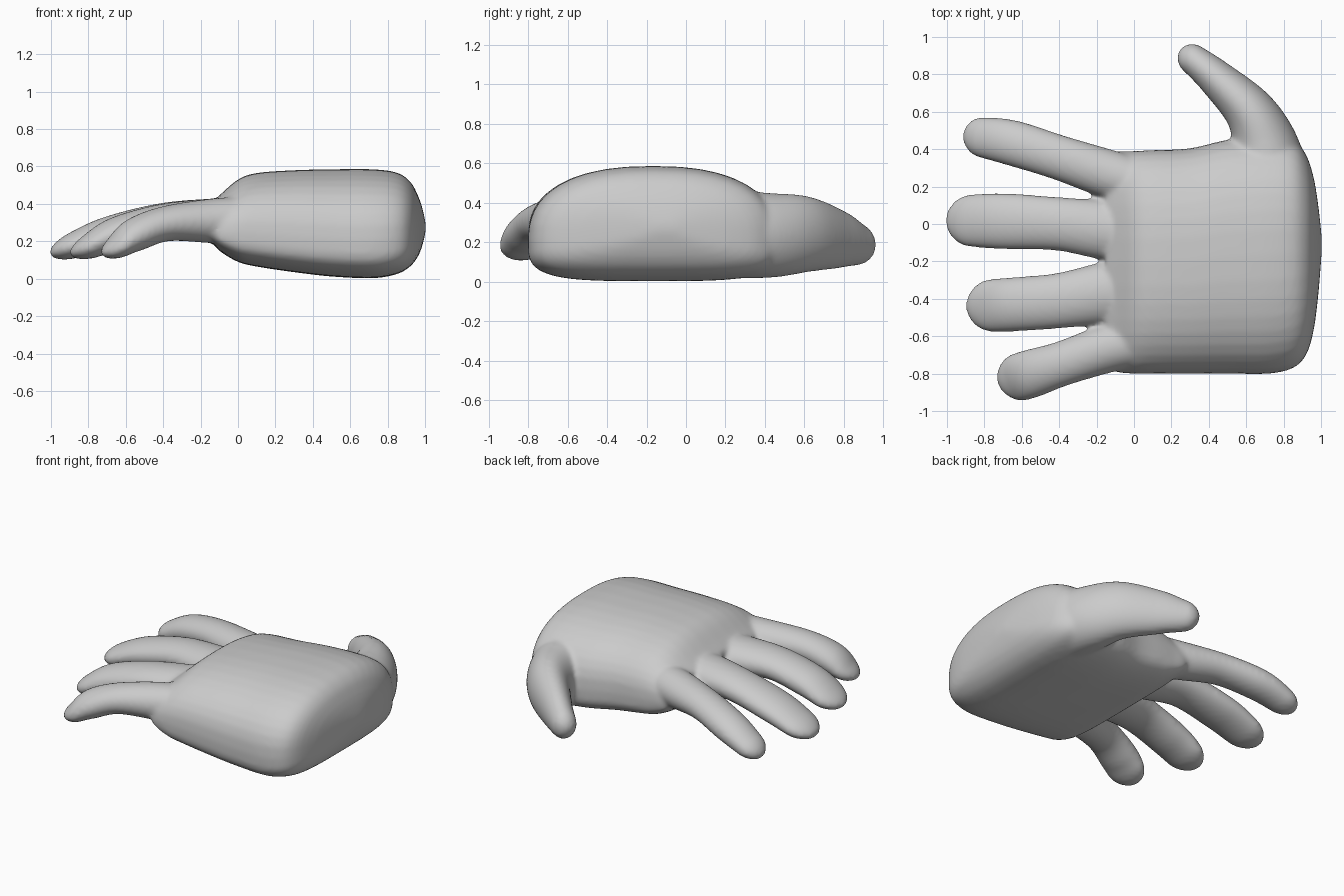
import bpy, bmesh, math
from mathutils import Vector

if "Cube" in bpy.data.objects:
    bpy.data.objects.remove(bpy.data.objects["Cube"])

SEG = 40
bm = bmesh.new()


def spline(pts, t):
    """Catmull-Rom through tuples, t in 0..1."""
    n = len(pts) - 1
    i = min(int(t * n), n - 1)
    u = t * n - i
    a, b, c, d = (pts[min(max(i + k, 0), n)] for k in (-1, 0, 1, 2))
    return [0.5 * (2 * q + (r - p) * u + (2 * p - 5 * q + 4 * r - s) * u * u
                   + (3 * q - p - 3 * r + s) * u ** 3)
            for p, q, r, s in zip(a, b, c, d)]


def skin(rings):
    """Closed tube through rings of points."""
    vs = [[bm.verts.new(p) for p in ring] for ring in rings]
    for a, b in zip(vs, vs[1:]):
        for j in range(SEG):
            k = (j + 1) % SEG
            bm.faces.new((a[j], a[k], b[k], b[j]))
    bm.faces.new(vs[0][::-1])
    bm.faces.new(vs[-1])


def power(v, n):
    return math.copysign(abs(v) ** (2 / n), v)


def palm(stations, steps=70):
    """Sections across x: domed top, flatter underside."""
    rings = []
    for i in range(steps + 1):
        x, y0, y1, z0, z1 = spline(stations, i / steps)
        cy, hw = (y0 + y1) / 2, (y1 - y0) / 2
        cz = z0 + 0.35 * (z1 - z0)
        ring = []
        for j in range(SEG):
            a = 2 * math.pi * j / SEG
            c, s = math.cos(a), math.sin(a)
            n, h = (2.4, z1 - cz) if s > 0 else (3.8, cz - z0)
            ring.append((x, cy + hw * power(c, n), cz + h * power(s, n)))
        rings.append(ring)
    skin(rings)


def digit(stations, steps=60):
    """Elliptical tube (x, y, z, half width, half height) with a round tip."""
    ts = [1 - (1 - i / steps) ** 1.6 for i in range(steps + 1)]
    samples = [spline(stations, t) for t in ts]
    pts = [Vector(s[:3]) for s in samples]
    dist = [0.0] * len(pts)
    for i in range(len(pts) - 2, -1, -1):
        dist[i] = dist[i + 1] + (pts[i + 1] - pts[i]).length
    rings = []
    for i, p in enumerate(pts):
        tan = (pts[min(i + 1, steps)] - pts[max(i - 1, 0)]).normalized()
        side = tan.cross(Vector((0, 0, 1))).normalized()
        up = side.cross(tan)
        w, h = samples[i][3:]
        f = max(0.03, math.sqrt(1 - max(0, 1 - dist[i] / w) ** 2))
        rings.append([p + side * (w * f * math.cos(2 * math.pi * j / SEG))
                      + up * (h * f * math.sin(2 * math.pi * j / SEG))
                      for j in range(SEG)])
    skin(rings)


# palm
palm([(-.15, -.75, .34, .21, .40), (-.10, -.79, .385, .15, .445),
      (0, -.80, .39, .09, .53), (.10, -.80, .395, .065, .565),
      (.30, -.80, .405, .035, .58), (.50, -.80, .45, .012, .585),
      (.72, -.80, .47, .003, .585), (.85, -.77, .45, .025, .567),
      (.92, -.70, .37, .065, .52), (.96, -.57, .25, .115, .45),
      (.985, -.38, .10, .175, .38), (1.003, -.16, -.06, .25, .30)])

# index, middle, ring and little finger
digit([(.10, .20, .32, .12, .12), (-.12, .262, .31, .13, .12), (-.40, .355, .305, .12, .095),
       (-.65, .433, .25, .122, .09), (-.82, .465, .18, .108, .07), (-.91, .475, .13, .09, .055)])
digit([(.10, -.04, .32, .14, .12), (-.12, -.035, .31, .16, .12), (-.40, 0, .31, .143, .095),
       (-.70, .015, .245, .15, .085), (-.90, .018, .17, .138, .068), (-1.006, .02, .13, .12, .055)])
digit([(.10, -.34, .32, .14, .12), (-.12, -.365, .31, .165, .12), (-.40, -.41, .305, .148, .095),
       (-.65, -.43, .24, .145, .09), (-.80, -.437, .17, .138, .068), (-.897, -.44, .13, .12, .055)])
digit([(.10, -.62, .32, .13, .12), (-.12, -.66, .31, .13, .12), (-.38, -.745, .295, .12, .095),
       (-.55, -.80, .235, .13, .09), (-.65, -.83, .168, .126, .065), (-.725, -.855, .13, .11, .055)])

# thumb
digit([(.72, .05, .25, .20, .20), (.72, .22, .24, .22, .22), (.70, .42, .235, .18, .215),
       (.62, .60, .24, .137, .195), (.45, .77, .215, .102, .15),
       (.33, .87, .19, .083, .108), (.245, .93, .185, .075, .08)])

bmesh.ops.recalc_face_normals(bm, faces=bm.faces)
mesh = bpy.data.meshes.new("hand")
bm.to_mesh(mesh)
bm.free()
hand = bpy.data.objects.new("hand", mesh)
bpy.context.collection.objects.link(hand)

# fuse the parts into one skin and soften the joins
fuse = hand.modifiers.new("fuse", 'REMESH')
fuse.mode = 'VOXEL'
fuse.voxel_size = 0.014
fuse.use_smooth_shade = True
soft = hand.modifiers.new("soften", 'SMOOTH')
soft.factor = 0.5
soft.iterations = 10
